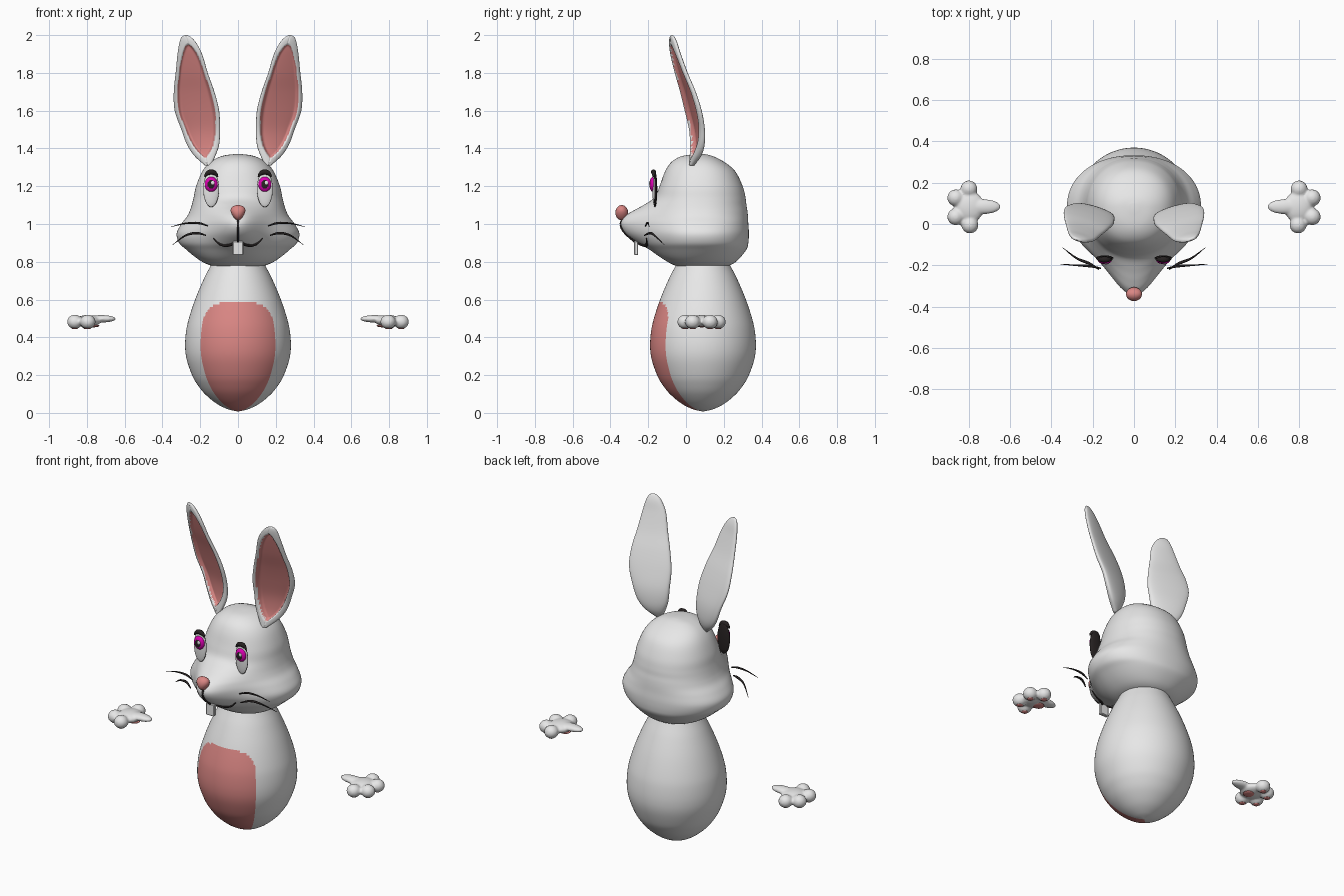
import bpy, bmesh, math
from mathutils import Vector, Matrix

if "Cube" in bpy.data.objects:
    bpy.data.objects.remove(bpy.data.objects["Cube"])


def material(name, rgb):
    m = bpy.data.materials.new(name)
    m.diffuse_color = (*rgb, 1)
    m.use_nodes = True
    m.node_tree.nodes["Principled BSDF"].inputs["Base Color"].default_value = m.diffuse_color
    return m


FUR = material("white_fur", (0.8, 0.8, 0.8))
PINK = material("soft_pink", (0.70, 0.24, 0.23))
BLACK = material("near_black", (0.02, 0.016, 0.016))
MAGENTA = material("magenta_iris", (0.72, 0.0, 0.45))


def finish(name, bm, mats, rule=None):
    """Turn a bmesh into a smooth object; rule(face centre) gives the colour slot."""
    bmesh.ops.recalc_face_normals(bm, faces=bm.faces)
    for f in bm.faces:
        f.smooth = True
        if rule:
            f.material_index = rule(f.calc_center_median())
    me = bpy.data.meshes.new(name)
    bm.to_mesh(me)
    bm.free()
    for m in mats:
        me.materials.append(m)
    ob = bpy.data.objects.new(name, me)
    bpy.context.collection.objects.link(ob)
    return ob


def refine(rows, steps):
    """Smooth (Catmull-Rom) interpolation of a small profile table."""
    out, n = [], len(rows)
    for i in range(n - 1):
        a, b, c, d = (rows[min(max(i + k, 0), n - 1)] for k in (-1, 0, 1, 2))
        for s in range(steps):
            t = s / steps
            out.append([0.5 * (2 * q + (r - p) * t + (2 * p - 5 * q + 4 * r - v) * t * t
                               + (3 * q - p - 3 * r + v) * t ** 3)
                        for p, q, r, v in zip(a, b, c, d)])
    out.append(list(rows[-1]))
    return out


def loft(rings):
    bm = bmesh.new()
    vs = [[bm.verts.new(p) for p in ring] for ring in rings]
    n = len(vs[0])
    for a, b in zip(vs, vs[1:]):
        for j in range(n):
            k = (j + 1) % n
            bm.faces.new((a[j], a[k], b[k], b[j]))
    bm.faces.new(vs[0])
    bm.faces.new(vs[-1])
    return bm


def add_ball(bm, c, r, seg=32):
    bmesh.ops.create_uvsphere(bm, u_segments=seg, v_segments=seg // 2, radius=1,
                              matrix=Matrix.Translation(c) @ Matrix.Diagonal((*r, 1)))


def ball(name, c, r, mats, rule=None, seg=32):
    bm = bmesh.new()
    add_ball(bm, c, r, seg)
    return finish(name, bm, mats, rule)


def tube(name, pts, radii, mat):
    """Smooth strand through points with varying thickness."""
    rows = refine([(*p, r) for p, r in zip(pts, radii)], 4)
    rings = []
    for i, row in enumerate(rows):
        d = Vector(rows[min(i + 1, len(rows) - 1)][:3]) - Vector(rows[max(i - 1, 0)][:3])
        q = d.to_track_quat('Z', 'Y')
        rings.append([Vector(row[:3]) + q @ Vector((row[3] * math.cos(a), row[3] * math.sin(a), 0))
                      for a in (k * math.tau / 8 for k in range(8))])
    return finish(name, loft(rings), [mat])


# Body: egg-shaped lathe with a pink front panel
BY = 0.09
egg = [(.008, .004), (.02, .055), (.05, .115), (.1, .175), (.15, .215), (.2, .243), (.28, .271),
       (.35, .28), (.43, .275), (.5, .26), (.6, .227), (.7, .185), (.77, .15), (.85, .11)]
N = 160
rings = [[(r * math.sin(k * math.tau / N), BY - r * math.cos(k * math.tau / N), z) for k in range(N)]
         for z, r in refine(egg, 8)]


def belly(c):
    u = abs(math.atan2(c.x, BY - c.y)) / math.radians(45)
    return int(u < 1 and c.z < .45 + .135 * (1 - u ** 4) ** (1 / 3))


finish("body", loft(rings), [FUR, PINK], belly)

# Head: height, half width, front, back, muzzle reach
HY, POW, SPREAD = 0.08, 2.15, 0.14
head = [(.770, .07, .01, .15, 0), (.775, .12, -.04, .21, 0), (.79, .17, -.08, .25, 0),
        (.82, .22, -.12, .285, .01), (.865, .275, -.15, .32, .045), (.9, .312, -.17, .33, .085),
        (.95, .325, -.18, .333, .14), (1.0, .30, -.18, .33, .165), (1.04, .27, -.175, .328, .15),
        (1.07, .255, -.17, .325, .11), (1.1, .245, -.165, .32, .06), (1.14, .235, -.155, .315, .012),
        (1.2, .222, -.14, .30, 0), (1.28, .188, -.11, .26, 0), (1.33, .145, -.075, .20, 0),
        (1.36, .085, -.02, .14, 0), (1.37, .02, .06, .1, 0)]
rows = refine(head, 5)
N = 96
rings = []
for z, w, f, b, m in rows:
    ring = []
    for k in range(N):
        a = k * math.tau / N
        c, s = math.cos(a), math.sin(a)
        x = w * math.copysign(abs(c) ** (2 / POW), c)
        v = abs(s) ** (2 / POW)
        y = HY + (b - HY) * v if s > 0 else HY - (HY - f) * v - m * math.exp(-(x / SPREAD) ** 2)
        ring.append((x, y, z))
    rings.append(ring)
finish("head", loft(rings), [FUR])


def face_point(x, z, lift=0.0):
    """Point on the front of the head."""
    _, w, f, _, m = min(rows, key=lambda r: abs(r[0] - z))
    v = max(0, 1 - (abs(x) / w) ** POW) ** (1 / POW)
    return (x, HY - (HY - f) * v - m * math.exp(-(x / SPREAD) ** 2) - lift, z)


# Nose: rounded wedge, narrow at the bottom
bm = bmesh.new()
add_ball(bm, (0, 0, 0), (.046, .034, .04))
for v in bm.verts:
    v.co.x *= 0.8 + 0.3 * v.co.z / .04
    v.co += Vector((0, -.34, 1.06))
finish("nose", bm, [PINK])

# Mouth, lip line and tooth
tube("lip_line", [face_point(0, z, .001) for z in (1.03, 1.0, .97, .94, .905)], [.006] * 5, BLACK)
smile = [(-.13, .925), (-.105, .90), (-.07, .888), (-.035, .893), (0, .905),
         (.035, .893), (.07, .888), (.105, .90), (.13, .925)]
tube("mouth", [face_point(x, z) for x, z in smile],
     [.003, .006, .01, .009, .006, .009, .01, .006, .003], BLACK)
bm = bmesh.new()
bmesh.ops.create_cube(bm, size=1, matrix=Matrix.Translation((0, -.264, .872))
                      @ Matrix.Diagonal((.056, .022, .074, 1)))
bmesh.ops.bevel(bm, geom=bm.edges[:], offset=.004, segments=1, affect='EDGES')
tooth = finish("tooth", bm, [FUR])
for p in tooth.data.polygons:
    p.use_smooth = False

# Ears: height, inner edge, outer edge, depth, thickness
ear = [(1.31, .145, .175, .03, .012), (1.36, .12, .23, .05, .024), (1.42, .10, .27, .06, .026),
       (1.5, .095, .30, .058, .025), (1.6, .10, .335, .038, .024), (1.7, .125, .34, .01, .022),
       (1.8, .16, .33, -.025, .02), (1.9, .19, .32, -.055, .018), (1.96, .222, .31, -.068, .016),
       (1.99, .25, .298, -.073, .01), (2.0, .27, .282, -.074, .003)]
ear_rows = refine(ear, 8)


def ear_inner(z):
    """Share of the ear width covered by the pink hollow."""
    return .8 * max(0, 1 - abs((z - 1.652) / .298) ** 4) ** .5


def build_ear(side, label):
    n, rings, pink = 72, [], []
    for z, xi, xo, yc, th in ear_rows:
        mid, w, ring = (xi + xo) / 2, (xo - xi) / 2, []
        for k in range(n):
            a = k * math.tau / n
            c, s = math.cos(a), math.sin(a)
            y = th * math.copysign(abs(s) ** .7, s)
            if s < 0:
                t = min(1, max(0, (ear_inner(z) + .06 - abs(c)) / .18))
                y += 1.15 * th * t * t * (3 - 2 * t)
            ring.append((side * (mid + w * c), yc + .3 * w * c + y, z))
        rings.append(ring)
    bm = loft(rings)
    bm.faces.ensure_lookup_table()
    # loft faces come ring by ring, so the index gives height and angle
    for i in range(n * (len(rings) - 1)):
        a = (i % n + .5) * math.tau / n
        z = (ear_rows[i // n][0] + ear_rows[i // n + 1][0]) / 2
        if math.sin(a) < 0 and abs(math.cos(a)) < ear_inner(z):
            bm.faces[i].material_index = 1
    finish("ear_" + label, bm, [FUR, PINK])


for side, label in ((-1, "left"), (1, "right")):
    build_ear(side, label)

    # Eye: white oval with dark back, iris with pupil, glint and upper lid
    ex = side * .142
    ball("eye_" + label, (ex, -.165, 1.185), (.042, .013, .096), [FUR, BLACK],
         lambda c: int(c.y > -.168))
    ball("iris_" + label, (ex, -.174, 1.21), (.034, .02, .04), [MAGENTA, BLACK],
         lambda c: int(((c.x - ex) / .034) ** 2 + ((c.z - 1.21) / .04) ** 2 < .33), 64)
    ball("glint_" + label, (ex + .008, -.192, 1.218), (.01, .004, .011), [FUR], None, 16)
    arc = [math.radians(d) for d in (30, 50, 70, 90, 110, 130, 150)]
    tube("eyelid_" + label, [(ex + .04 * math.cos(a), -.172, 1.225 + .05 * math.sin(a)) for a in arc],
         [.004, .009, .013, .014, .013, .009, .004], BLACK)

    # Whiskers
    tube("upper_whisker_" + label,
         [(side * x, y, z) for x, y, z in ((.16, -.215, .99), (.21, -.205, 1.005),
                                           (.28, -.20, 1.003), (.355, -.195, .985))],
         [.003, .006, .004, .001], BLACK)
    tube("lower_whisker_" + label,
         [(side * x, y, z) for x, y, z in ((.17, -.22, .94), (.22, -.19, .952),
                                           (.28, -.165, .938), (.345, -.115, .89))],
         [.003, .007, .005, .001], BLACK)

    # Paw: palm, wrist and four toes fused together
    toes = [(.80, .17), (.864, .127), (.864, .035), (.795, -.005)]
    bm = bmesh.new()
    add_ball(bm, (side * .795, .083, .487), (.07, .075, .031))
    add_ball(bm, (side * .725, .084, .498), (.08, .036, .02))
    for x, y in toes:
        add_ball(bm, (side * x, y, .482), (.041, .041, .038))
    paw = finish("paw_" + label, bm, [FUR])
    rm = paw.modifiers.new("fuse", 'REMESH')
    rm.mode, rm.voxel_size, rm.use_smooth_shade = 'VOXEL', .007, True
    sm = paw.modifiers.new("soften", 'SMOOTH')
    sm.factor, sm.iterations = .5, 5

    # Paw pads underneath
    bm = bmesh.new()
    add_ball(bm, (side * .768, .083, .461), (.034, .032, .008), 20)
    for x, y in toes:
        add_ball(bm, (side * x, y, .449), (.018, .018, .006), 20)
    finish("paw_pads_" + label, bm, [PINK])
